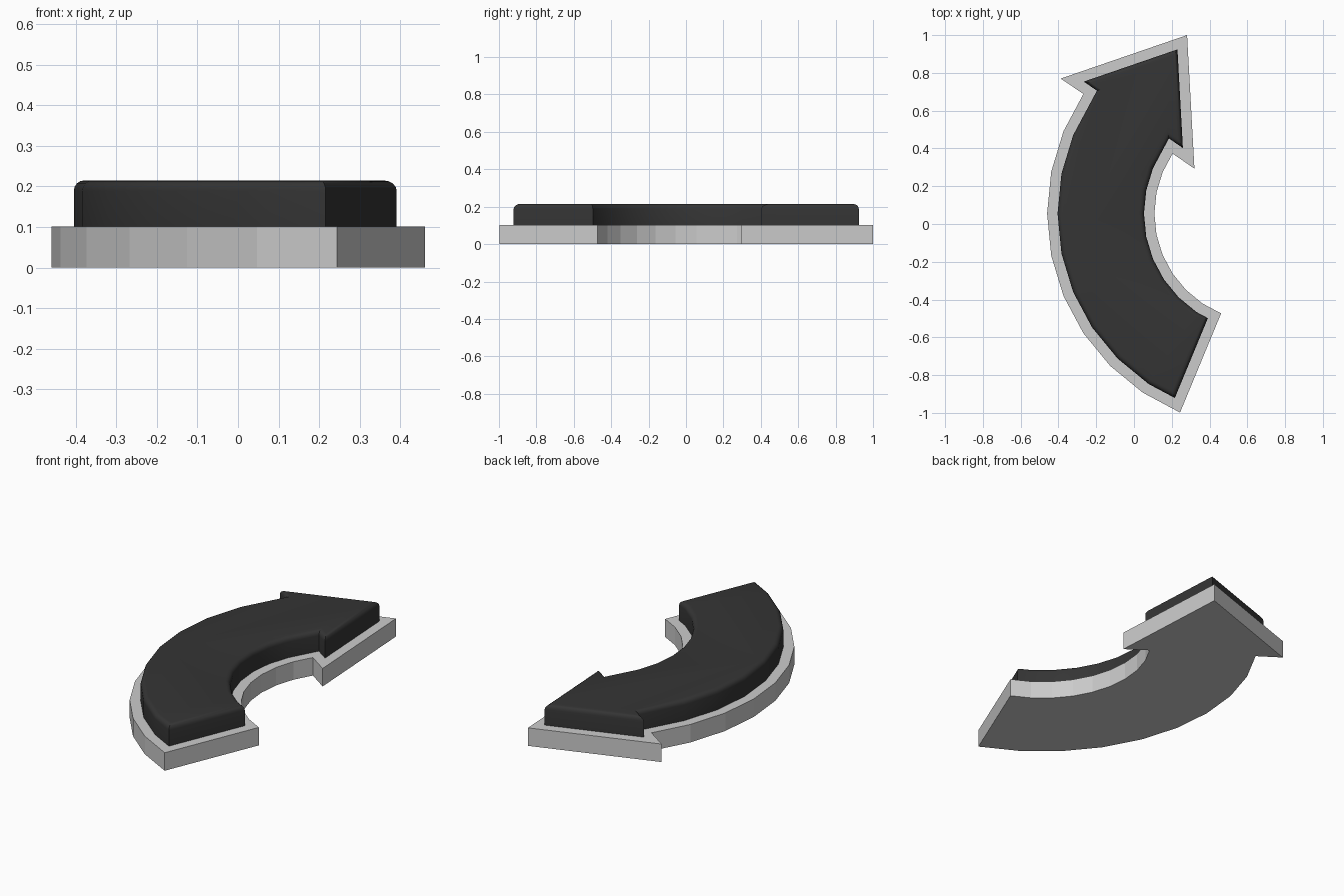
import bpy, bmesh, math
from mathutils import Vector

if "Cube" in bpy.data.objects:
    bpy.data.objects.remove(bpy.data.objects["Cube"])

CENTRE, R_OUT, R_IN = Vector((0.68, 0.055)), 1.14, 0.572
STEP = math.radians(11.25)


def arc(radius, first, last):
    """Points on the left-hand arc, counted in steps up from the -x axis."""
    sign = 1 if last > first else -1
    return [CENTRE + radius * Vector((-math.cos(i * STEP), math.sin(i * STEP)))
            for i in range(first, last + sign, sign)]


# Counter-clockwise outline: outer arc down, inner arc up, arrow head
outline = arc(R_OUT, 3, -6) + arc(R_IN, -6, 3)
outline += [Vector((0.32, 0.293)), Vector((0.281, 1.0)), Vector((-0.388, 0.77))]


def inset(points, d):
    """Mitred inward offset of a counter-clockwise outline."""
    result = []
    for i, p in enumerate(points):
        a = (p - points[i - 1]).normalized()
        b = (points[(i + 1) % len(points)] - p).normalized()
        na, nb = Vector((-a.y, a.x)), Vector((-b.y, b.x))
        result.append(p + (na + nb) * d / (1 + na.dot(nb)))
    return result


def stacked_solid(name, levels):
    """Solid from outline rings, each given as (inset, height)."""
    bm = bmesh.new()
    rings = [[bm.verts.new((p.x, p.y, z)) for p in inset(outline, d)]
             for d, z in levels]
    n = len(outline)
    for low, high in zip(rings, rings[1:]):
        for i in range(n):
            j = (i + 1) % n
            bm.faces.new((low[i], low[j], high[j], high[i]))
    bm.faces.new(rings[-1])
    bm.faces.new(rings[0][::-1])
    mesh = bpy.data.meshes.new(name)
    bm.to_mesh(mesh)
    bm.free()
    obj = bpy.data.objects.new(name, mesh)
    bpy.context.collection.objects.link(obj)
    return obj


# Grey base plate
stacked_solid("base_plate", [(0, 0), (0, 0.101)])

# Black raised pad with a rounded top edge
r, top = 0.026, 0.215
levels = [(0.055, 0.099)]
for k in range(5):
    t = k / 4 * math.pi / 2
    levels.append((0.055 + r * (1 - math.cos(t)), top - r + r * math.sin(t)))
pad = stacked_solid("arrow_pad", levels)
black = bpy.data.materials.new("black")
black.diffuse_color = (0.035, 0.035, 0.035, 1)
black.use_nodes = True
black.node_tree.nodes["Principled BSDF"].inputs["Base Color"].default_value = black.diffuse_color
pad.data.materials.append(black)
bpy.context.view_layer.objects.active = pad
pad.select_set(True)
bpy.ops.object.shade_smooth_by_angle(angle=math.radians(35))
